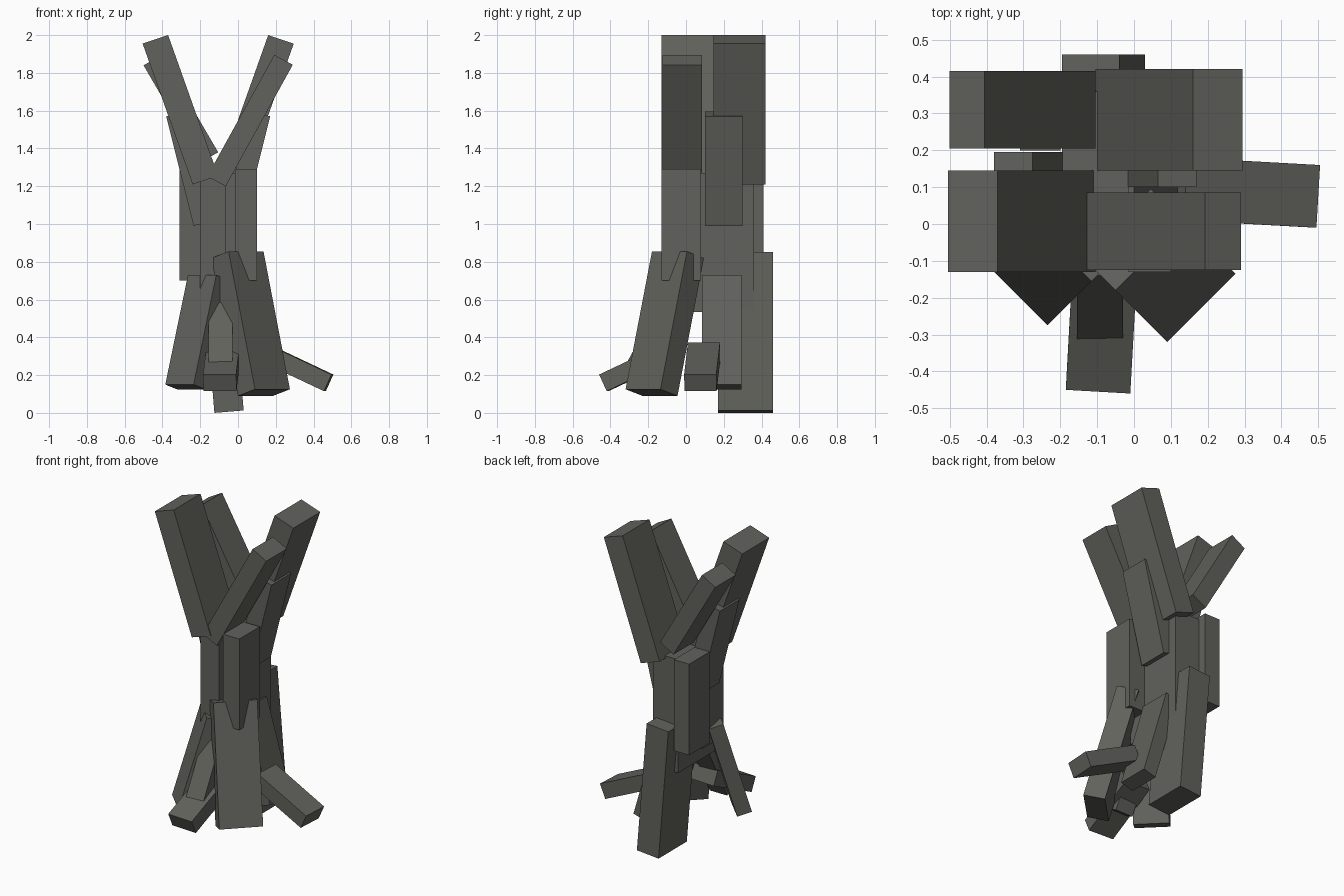
import bpy, bmesh
from mathutils import Vector

bark = bpy.data.materials.new("dark_bark")
bark.diffuse_color = (0.12, 0.12, 0.107, 1)


def block(name, corner, u, v, w):
    """Slanted box from one corner and its three edge vectors."""
    c, u, v, w = (Vector(p) for p in (corner, u, v, w))
    bm = bmesh.new()
    bmesh.ops.create_cube(bm, size=1)
    for vert in bm.verts:
        a, b, d = vert.co + Vector((0.5, 0.5, 0.5))
        vert.co = c + u * a + v * b + w * d
    bmesh.ops.recalc_face_normals(bm, faces=bm.faces)
    me = bpy.data.meshes.new(name)
    bm.to_mesh(me)
    bm.free()
    me.materials.append(bark)
    ob = bpy.data.objects.new(name, me)
    bpy.context.collection.objects.link(ob)
    return ob


def upright(name, x0, x1, y0, y1, z0, z1):
    block(name, (x0, y0, z0), (x1 - x0, 0, 0), (0, y1 - y0, 0), (0, 0, z1 - z0))


def limb(name, low, low_side, top, y0, y1):
    """Box leaning sideways in the xz plane, between two y values."""
    block(name, (low[0], y0, low[1]),
          (low_side[0] - low[0], 0, low_side[1] - low[1]),
          (0, y1 - y0, 0),
          (top[0] - low[0], 0, top[1] - low[1]))


# trunk
upright("trunk_front_right", -0.015, 0.10, -0.13, 0.08, 0.70, 1.29)
upright("trunk_back_left", -0.31, -0.20, 0.20, 0.41, 0.70, 1.29)
upright("trunk_front_left", -0.20, -0.065, -0.10, 0.12, 0.60, 1.26)
upright("trunk_core", -0.195, -0.015, -0.05, 0.36, 0.535, 1.27)

# branches
limb("branch_front_left", (-0.24, 1.21), (-0.105, 1.255), (-0.505, 1.955), -0.13, 0.145)
limb("branch_back_right", (0.03, 1.21), (-0.105, 1.255), (0.295, 1.955), 0.145, 0.42)
limb("branch_front_right", (-0.065, 1.20), (-0.163, 1.252), (0.29, 1.843), -0.125, 0.085)
limb("branch_back_left", (-0.20, 1.325), (-0.105, 1.38), (-0.50, 1.84), 0.205, 0.415)
limb("side_branch_left", (-0.235, 0.99), (-0.13, 1.016), (-0.38, 1.57), -0.005, 0.195)
limb("side_branch_right", (0.025, 0.99), (-0.08, 1.016), (0.17, 1.57), 0.10, 0.30)

# splayed buttresses at the foot
block("buttress_front_left", (-0.235, -0.275, 0.15),
      (-0.15, 0.15, 0), (0.062, 0.062, -0.025), (0.12, 0.12, 0.58))
block("buttress_front_right", (0.09, -0.32, 0.125),
      (0.185, 0.185, 0), (-0.09, 0.09, -0.035), (-0.14, 0.14, 0.73))
block("buttress_right", (0.17, 0.085, 0.15),
      (0, 0.21, 0), (-0.087, 0, -0.025), (-0.17, 0, 0.58))
limb("buttress_back", (-0.125, 0.0), (0.03, 0.013), (-0.195, 0.84), 0.17, 0.46)

# roots
block("root_front", (-0.185, -0.45, 0.203),
      (0.175, -0.01, 0), (0.002, 0.04, -0.088), (0.02, 0.36, 0.17))
block("root_front_upper", (-0.155, -0.33, 0.235),
      (0.125, 0, 0), (0, 0.13, -0.07), (0, 0.19, 0.35))
block("root_right", (0.495, -0.01, 0.203),
      (0.01, 0.17, 0), (-0.04, 0.002, -0.088), (-0.36, 0.02, 0.17))
